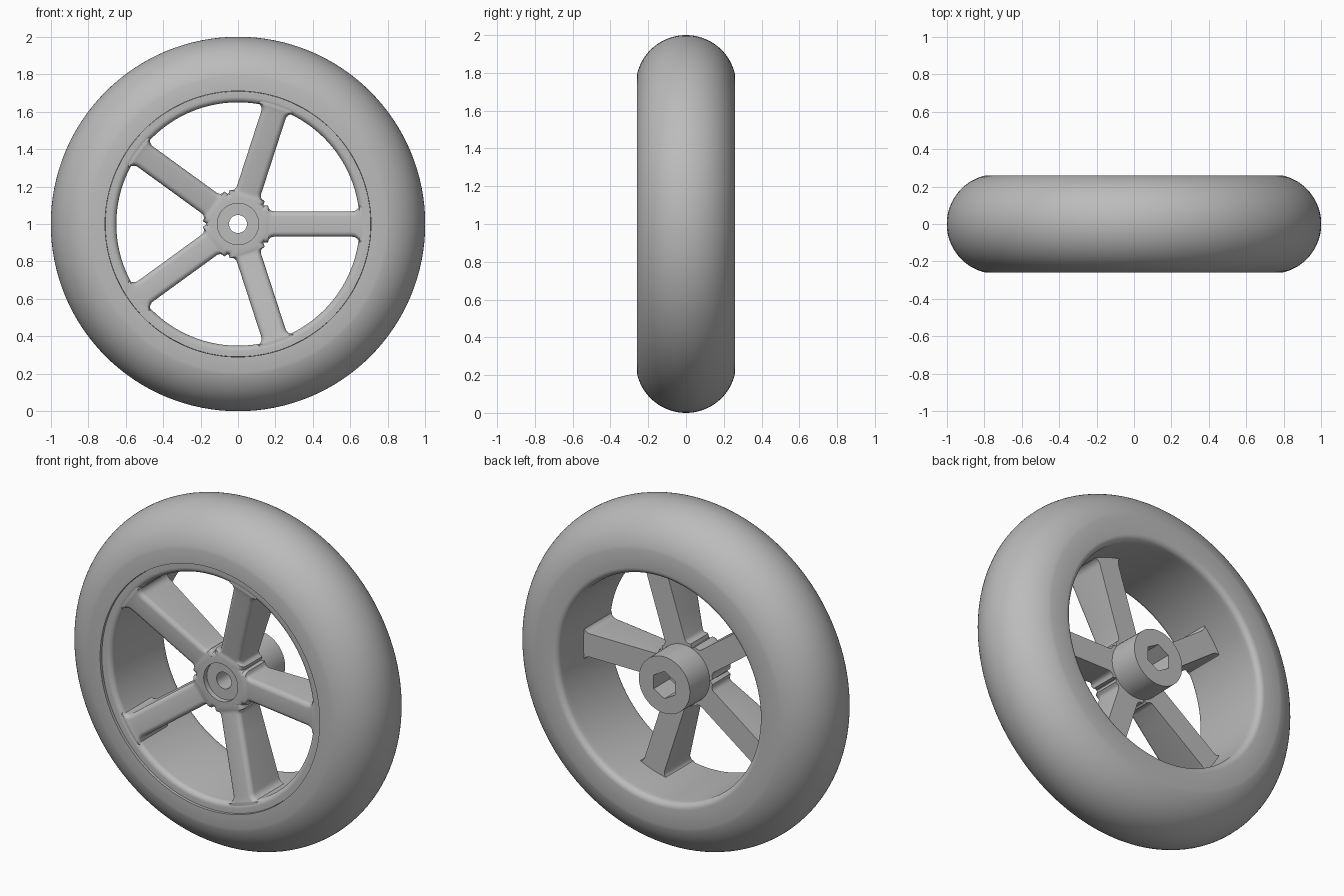
import bpy, bmesh
from math import sin, cos, pi, radians, sqrt
from mathutils import Matrix, Vector

if "Cube" in bpy.data.objects:
    bpy.data.objects.remove(bpy.data.objects["Cube"])

grey = bpy.data.materials.new("plain_grey")
grey.use_nodes = True
grey.diffuse_color = (0.5, 0.5, 0.5, 1)
grey.node_tree.nodes["Principled BSDF"].inputs["Base Color"].default_value = (0.5, 0.5, 0.5, 1)

HUB_R, RIM_R, AXLE_Z = 0.17, 0.65, 1.0


def finish(name, bm):
    bmesh.ops.recalc_face_normals(bm, faces=bm.faces)
    mesh = bpy.data.meshes.new(name)
    bm.to_mesh(mesh)
    bm.free()
    mesh.materials.append(grey)
    obj = bpy.data.objects.new(name, mesh)
    obj.location.z = AXLE_Z
    bpy.context.collection.objects.link(obj)
    return obj


def smooth(obj):
    bpy.ops.object.select_all(action="DESELECT")
    obj.select_set(True)
    bpy.context.view_layer.objects.active = obj
    bpy.ops.object.shade_smooth_by_angle(angle=radians(30))


def arc(cr, cy, rad, start, end, n):
    """Points (radius, y) along an arc, angles in degrees."""
    steps = [radians(start + (end - start) * i / n) for i in range(n + 1)]
    return [(cr + rad * cos(a), cy + rad * sin(a)) for a in steps]


def revolve(name, profile, segments):
    """Turn a closed (radius, y) profile around the axle."""
    bm = bmesh.new()
    rings = []
    for i in range(segments):
        a = 2 * pi * i / segments
        rings.append([bm.verts.new((r * cos(a), y, r * sin(a))) for r, y in profile])
    n = len(profile)
    for i in range(segments):
        here, after = rings[i], rings[(i + 1) % segments]
        for j in range(n):
            k = (j + 1) % n
            bm.faces.new((here[j], here[k], after[k], after[j]))
    return finish(name, bm)


# Tyre: round tread, flat sidewalls, rounded lip at the back
tyre_profile = [(0.71, 0.2), (0.71, -0.26)]
tyre_profile += arc(0.734, 0, 0.266, -77.8, 77.8, 40)
tyre_profile += arc(RIM_R + 0.035, 0.225, 0.035, 90, 180, 6) + [(RIM_R, 0.2)]
smooth(revolve("tyre", tyre_profile, 128))

# Rim: sits slightly below the front lip of the tyre
rim_profile = [(0.71, 0.2), (RIM_R, 0.2)]
rim_profile += arc(RIM_R + 0.03, -0.215, 0.03, 180, 270, 6) + [(0.709, -0.245)]
smooth(revolve("rim", rim_profile, 128))

# Hub: front pocket, round bore and hexagonal socket at the back
hub_profile = [(0.048, 0.2), (0.048, -0.13), (0.11, -0.13), (0.11, -0.16)]
hub_profile += arc(HUB_R - 0.025, -0.135, 0.025, -90, 0, 5) + [(HUB_R - 0.005, 0.2)]
hub = revolve("hub", hub_profile, 64)

bm = bmesh.new()
bmesh.ops.create_cone(bm, cap_ends=True, segments=6, radius1=0.08, radius2=0.08, depth=0.3,
                      matrix=Matrix.Translation((0, 0.2, 0)) @ Matrix.Rotation(pi / 2, 4, "X"))
if max(v.co.z for v in bm.verts) < 0.079:
    bmesh.ops.rotate(bm, verts=bm.verts, matrix=Matrix.Rotation(pi / 6, 3, "Y"))
socket = finish("hex_socket_cutter", bm)
socket.hide_render = True
socket.hide_set(True)
cut = hub.modifiers.new("hex_socket", "BOOLEAN")
cut.operation = "DIFFERENCE"
cut.solver = "EXACT"
cut.object = socket
bpy.context.view_layer.objects.active = hub
hub.select_set(True)
bpy.ops.object.modifier_apply(modifier=cut.name)
bpy.data.objects.remove(socket)
smooth(hub)


# Spokes: dished bars with rounded front edges that flare into hub and rim
def flare(distance, size):
    if distance >= size:
        return 0
    d = size - max(distance, 0)
    return size - sqrt(size * size - d * d)


def spoke_section(r):
    half = 0.068 + flare(RIM_R - r, 0.04) + flare(r - HUB_R + 0.01, 0.03)
    front = -0.16 - 0.082 * min(1, max(0, (r - HUB_R) / (RIM_R - HUB_R)))
    right = arc(half - 0.028, front + 0.028, 0.028, -90, 0, 5) + [(half, 0.02)]
    return right + [(-x, y) for x, y in reversed(right)]


stations = [0.13, 0.16, 0.165, 0.17, 0.18, 0.19, 0.3, 0.4, 0.5, 0.6,
            0.61, 0.62, 0.63, 0.637, 0.643, 0.647, 0.65, 0.672]
for number in range(5):
    turn = Matrix.Rotation(-2 * pi * number / 5, 3, "Y")
    bm = bmesh.new()
    loops = [[bm.verts.new(turn @ Vector((r, y, x))) for x, y in spoke_section(r)]
             for r in stations]
    for a, b in zip(loops, loops[1:]):
        for j in range(len(a)):
            k = (j + 1) % len(a)
            bm.faces.new((a[j], a[k], b[k], b[j]))
    bm.faces.new(loops[0])
    bm.faces.new(loops[-1])
    smooth(finish(f"spoke_{number + 1}", bm))
